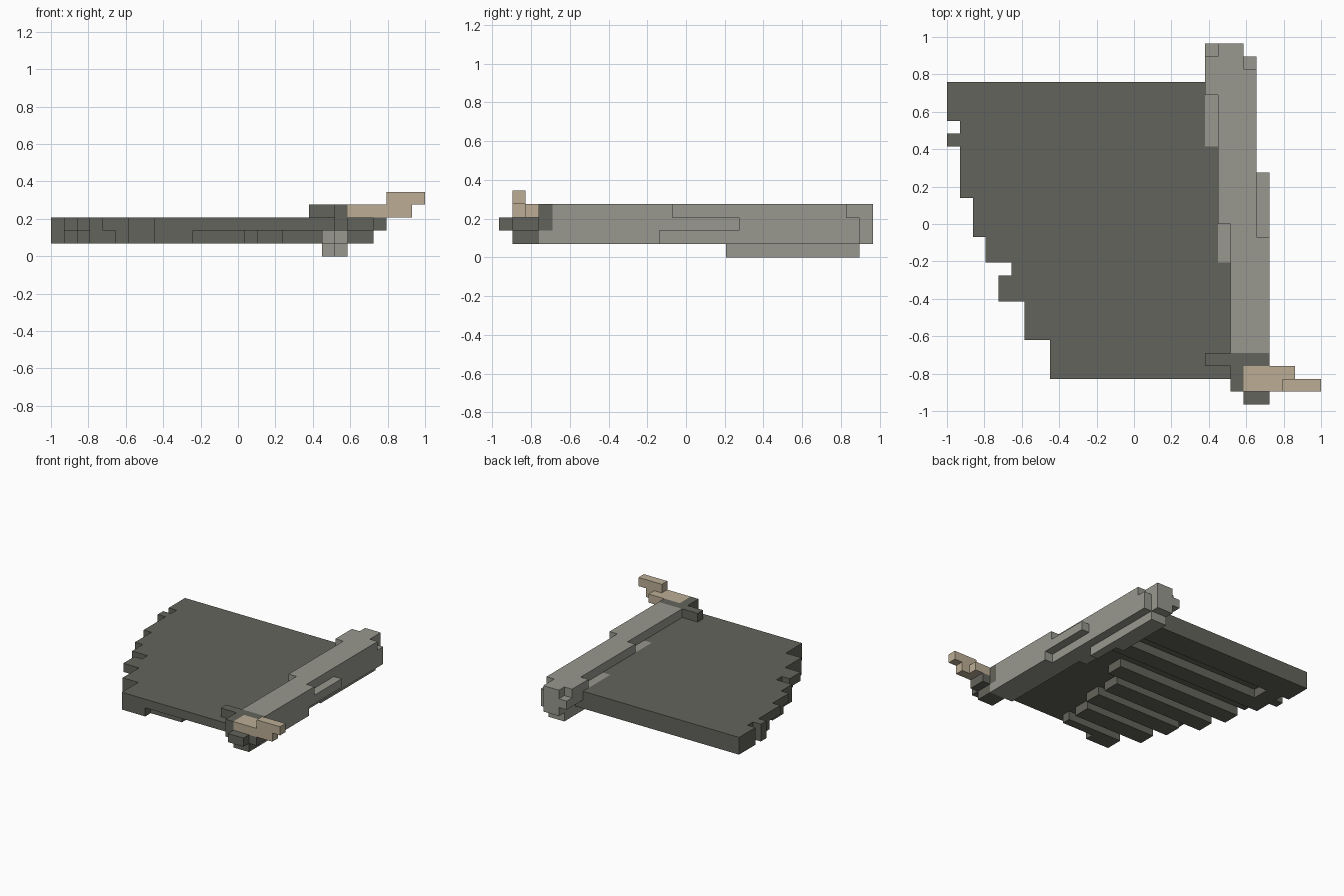
import bpy, bmesh
from mathutils import Vector

cube = bpy.data.objects.get("Cube")
if cube:
    bpy.data.objects.remove(cube, do_unlink=True)

U = 2 / 29                       # edge of one block
ORIGIN = Vector((-1, -14 * U, 0))
cells = {}


def fill(part, layer, x0, x1, y0, y1):
    """Give a one-layer slab of grid cells to a part."""
    for i in range(x0, x1):
        for j in range(y0, y1):
            cells[i, j, layer] = part


def material(name, rgb):
    mat = bpy.data.materials.new(name)
    mat.use_nodes = True
    mat.diffuse_color = (*rgb, 1)
    mat.node_tree.nodes["Principled BSDF"].inputs["Base Color"].default_value = (*rgb, 1)
    return mat


# Wing membrane: stepped trailing edge, given as (left, first row, end row)
for left, y0, y1 in [(8, 2, 5), (6, 5, 8), (4, 8, 10), (5, 10, 11), (3, 11, 13),
                     (2, 13, 16), (1, 16, 20), (0, 20, 21), (1, 21, 22), (0, 22, 25)]:
    fill("membrane", 2, left, 22, y0, y1)

# Finger ribs under the membrane
for x0, x1, y0, y1 in [(8, 11, 2, 4), (11, 15, 3, 4), (6, 15, 5, 7), (5, 16, 8, 10),
                       (3, 16, 11, 13), (2, 18, 14, 16), (1, 21, 18, 20),
                       (0, 3, 20, 21), (1, 3, 21, 22), (0, 21, 22, 25)]:
    fill("membrane", 1, x0, x1, y0, y1)

# Arm bone, leaning inwards towards the back
for layer, x0, x1, y0, y1 in [
        (0, 22, 23, 17, 27), (0, 21, 22, 20, 27),
        (1, 22, 25, 3, 12), (1, 22, 24, 12, 14), (1, 21, 24, 14, 27), (1, 21, 23, 27, 28),
        (2, 22, 25, 4, 11), (2, 21, 25, 11, 18), (2, 21, 24, 18, 20),
        (2, 20, 24, 20, 27), (2, 20, 23, 27, 28),
        (3, 22, 25, 4, 13), (3, 22, 24, 13, 14), (3, 21, 24, 14, 24),
        (3, 20, 24, 24, 26), (3, 20, 23, 26, 27), (3, 21, 23, 27, 28)]:
    fill("arm", layer, x0, x1, y0, y1)

# Wrist
for layer, x0, x1, y0, y1 in [(1, 23, 25, 1, 3), (2, 22, 26, 1, 3), (2, 23, 25, 0, 1),
                              (2, 22, 25, 3, 4), (3, 20, 25, 3, 4), (3, 22, 23, 1, 3)]:
    fill("wrist", layer, x0, x1, y0, y1)

# Thumb claw
for layer, x0, x1, y0, y1 in [(3, 23, 27, 2, 3), (3, 23, 28, 1, 2), (4, 26, 29, 1, 2)]:
    fill("claw", layer, x0, x1, y0, y1)


def build(part, mat):
    """Skin the open sides of a part's cells and merge flat areas."""
    bm = bmesh.new()
    for cell, owner in cells.items():
        if owner != part:
            continue
        mid = Vector(cell) + Vector((.5, .5, .5))
        for axis in range(3):
            for sign in (-1, 1):
                n = Vector((0, 0, 0))
                n[axis] = sign
                if tuple(int(c + d) for c, d in zip(cell, n)) in cells:
                    continue
                a = Vector((0, 0, 0))
                a[(axis + 1) % 3] = .5
                b = n.cross(a)
                ring = (a + b, b - a, -a - b, a - b)
                bm.faces.new([bm.verts.new(ORIGIN + (mid + n / 2 + r) * U)
                              for r in ring])
    bmesh.ops.remove_doubles(bm, verts=bm.verts, dist=U / 100)
    bm.normal_update()
    bmesh.ops.dissolve_limit(bm, angle_limit=.01, verts=bm.verts, edges=bm.edges)
    mesh = bpy.data.meshes.new(part)
    bm.to_mesh(mesh)
    bm.free()
    mesh.materials.append(mat)
    bpy.context.collection.objects.link(bpy.data.objects.new(part, mesh))


dark = material("dark grey", (.127, .127, .107))
light = material("light grey", (.314, .314, .275))
bone = material("beige", (.503, .423, .305))
for part, mat in [("membrane", dark), ("wrist", dark), ("arm", light), ("claw", bone)]:
    build(part, mat)
